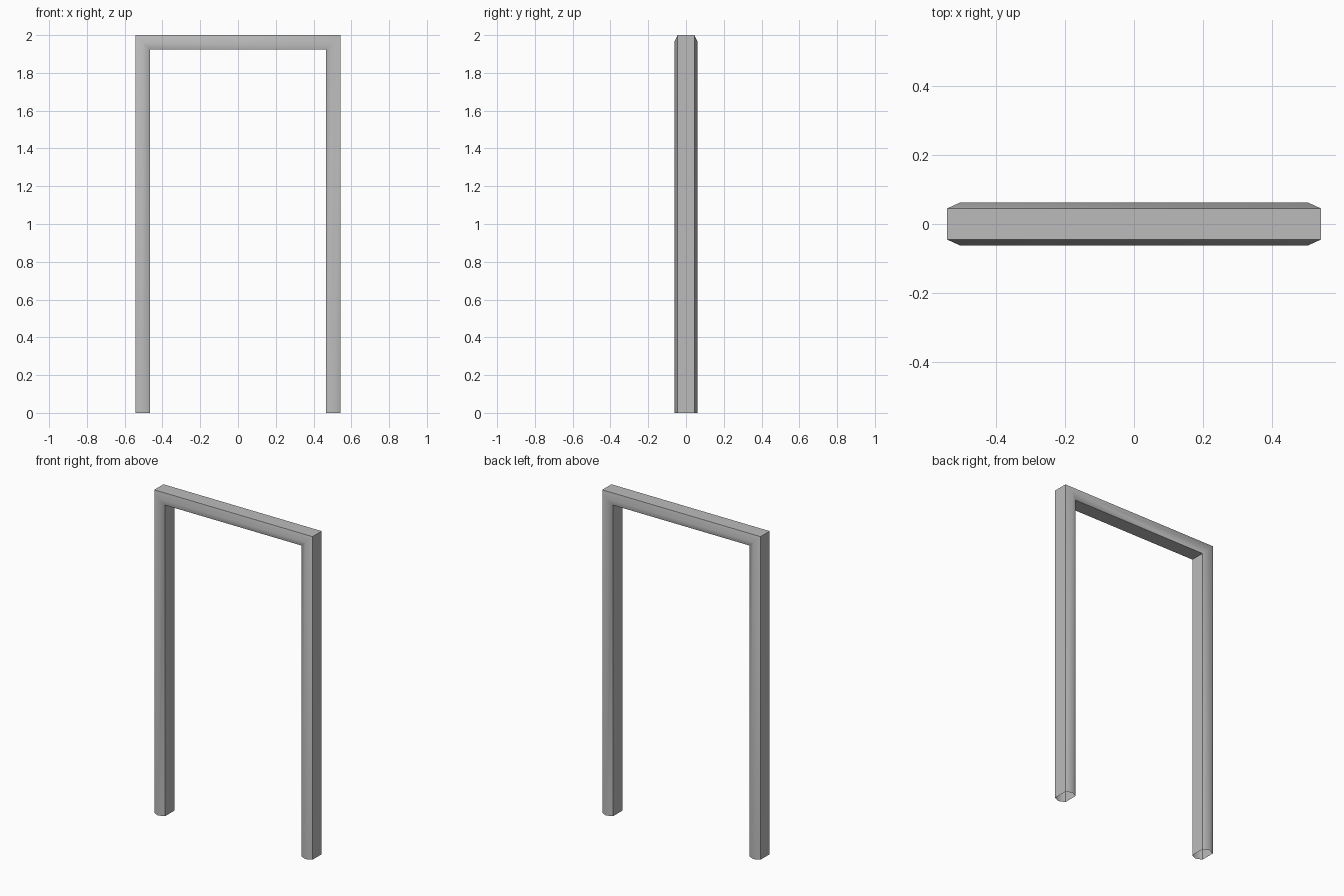
import bpy
import bmesh
import math

if "Cube" in bpy.data.objects:
    bpy.data.objects.remove(bpy.data.objects["Cube"])

OUTER_X, TOP_Z, WIDTH = 0.542, 2.0, 0.075
EDGE_Y, RIDGE_Y = 0.045, 0.062

# Cross-section: (inset from outer edge, y), a hexagon ridged front and back
profile = [(0, -EDGE_Y), (WIDTH / 2, -RIDGE_Y), (WIDTH, -EDGE_Y),
           (WIDTH, EDGE_Y), (WIDTH / 2, RIDGE_Y), (0, EDGE_Y)]


def ring(bm, side, z, mitre):
    return [bm.verts.new((side * (OUTER_X - d), y, z - d * mitre)) for d, y in profile]


# Sweep up the left leg, across the mitred lintel and down the right leg
bm = bmesh.new()
rings = [ring(bm, -1, 0, 0), ring(bm, -1, TOP_Z, 1),
         ring(bm, 1, TOP_Z, 1), ring(bm, 1, 0, 0)]
n = len(profile)
for a, b in zip(rings, rings[1:]):
    for i in range(n):
        j = (i + 1) % n
        bm.faces.new((a[i], a[j], b[j], b[i]))

# Feet stay open; make sure the outside faces point outwards
top = max(bm.faces, key=lambda f: f.calc_center_median().z)
top.normal_update()
if top.normal.z < 0:
    bmesh.ops.reverse_faces(bm, faces=bm.faces[:])

mesh = bpy.data.meshes.new("door_frame")
bm.to_mesh(mesh)
bm.free()
frame = bpy.data.objects.new("door_frame", mesh)
bpy.context.collection.objects.link(frame)

# Darker grey paint
paint = bpy.data.materials.new("dark_grey")
paint.diffuse_color = (0.5, 0.5, 0.5, 1)
paint.use_nodes = True
paint.node_tree.nodes["Principled BSDF"].inputs["Base Color"].default_value = paint.diffuse_color
mesh.materials.append(paint)

# Soft ridge along the front and back, sharp outer and inner edges
bpy.context.view_layer.objects.active = frame
frame.select_set(True)
bpy.ops.object.shade_smooth_by_angle(angle=math.radians(55))
